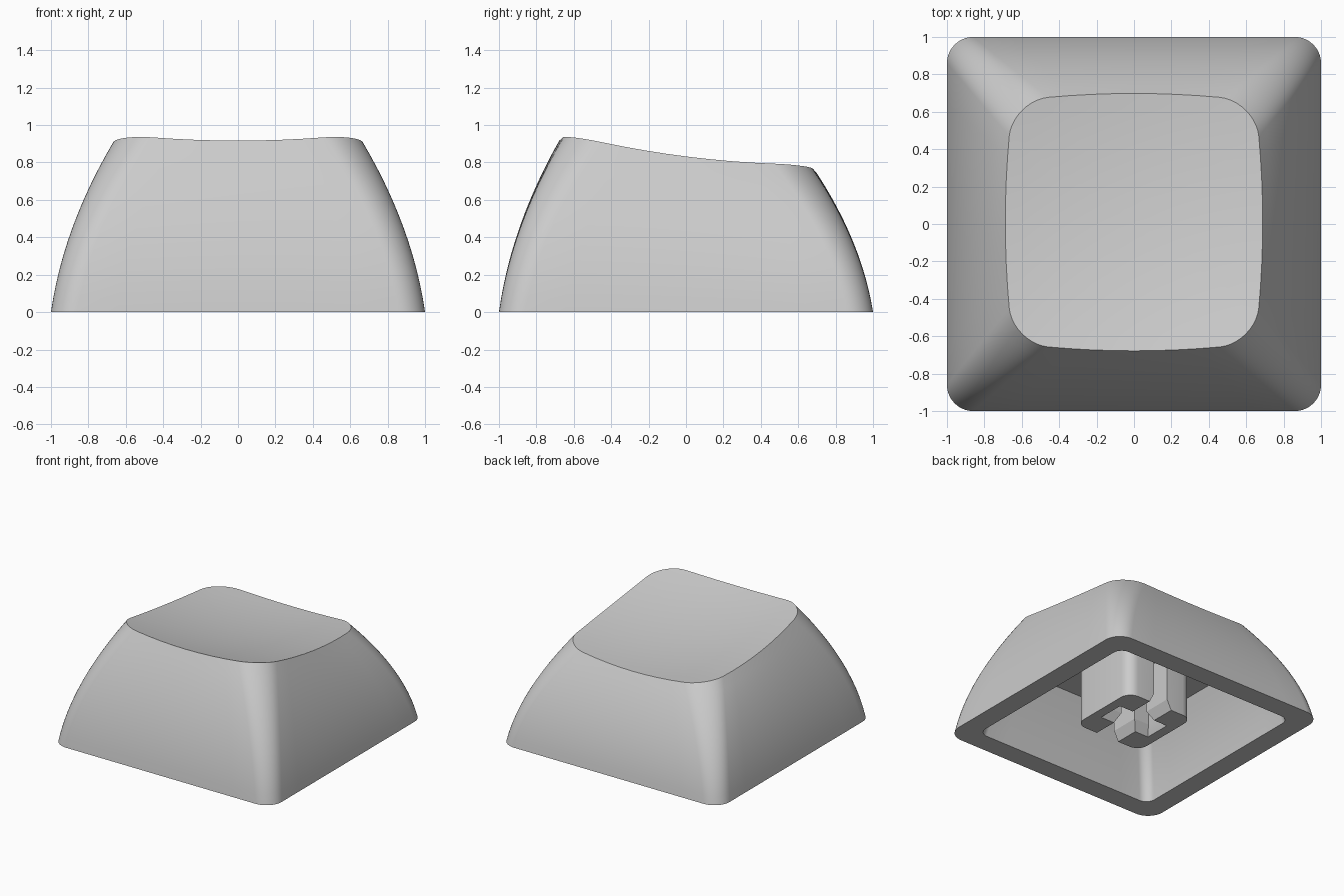
import bpy, bmesh, math

if "Cube" in bpy.data.objects:
    bpy.data.objects.remove(bpy.data.objects["Cube"])

plastic = bpy.data.materials.new("light grey plastic")
plastic.diffuse_color = (0.6, 0.6, 0.6, 1)
plastic.use_nodes = True
plastic.node_tree.nodes["Principled BSDF"].inputs["Base Color"].default_value = plastic.diffuse_color


def outline(half, radius, bulge=0.0, side=8, arc=10):
    """Rounded square, counter-clockwise; bulge pulls the side ends inwards."""
    pts, c = [], half - radius
    for q in range(4):
        quad = [(half, -c + 2 * c * i / side) for i in range(side)]
        quad += [(c + radius * math.cos(a), c + radius * math.sin(a))
                 for a in (math.pi / 2 * i / arc for i in range(arc))]
        for x, y in quad:
            x, y = (x * (1 - bulge * (y / half) ** 2), y * (1 - bulge * (x / half) ** 2))
            for _ in range(q):
                x, y = -y, x
            pts.append((x, y))
    return pts


def dish(x, y):
    """Height of the scooped, tilted top."""
    return 0.78 + 0.11 * (x * x + y * y) - 0.127 * y


def loft(name, rings, start=None, end=None):
    """Skin closed rings; the ends are a fan to a point or a flat face."""
    bm = bmesh.new()
    loops = [[bm.verts.new(p) for p in ring] for ring in rings]
    n = len(loops[0])
    for a, b in zip(loops, loops[1:]):
        for i in range(n):
            j = (i + 1) % n
            bm.faces.new((a[i], a[j], b[j], b[i]))
    for loop, tip in ((loops[0], start), (loops[-1], end)):
        if tip:
            v = bm.verts.new(tip)
            for i in range(n):
                bm.faces.new((loop[i], loop[(i + 1) % n], v))
        else:
            bm.faces.new(loop)
    bmesh.ops.recalc_face_normals(bm, faces=bm.faces)
    mesh = bpy.data.meshes.new(name)
    bm.to_mesh(mesh)
    bm.free()
    ob = bpy.data.objects.new(name, mesh)
    bpy.context.collection.objects.link(ob)
    mesh.materials.append(plastic)
    return ob


def smooth(ob, angle):
    bpy.ops.object.select_all(action='DESELECT')
    ob.select_set(True)
    bpy.context.view_layer.objects.active = ob
    bpy.ops.object.shade_smooth_by_angle(angle=math.radians(angle))


# Keycap shell: scooped top, curved outer walls, flat foot, hollow inside
base = outline(1.0, 0.14)
rim = [(x, y + 0.01) for x, y in outline(0.688, 0.2, 0.06)]
rings = []
for k in range(1, 9):
    f = k / 8
    rings.append([(x * f, y * f, dish(x * f, y * f)) for x, y in rim])
for k in range(11, -1, -1):
    t = k / 12
    s = 0.39 * t + 0.61 * t * t
    rings.append([(bx + (rx - bx) * s, by + (ry - by) * s, dish(rx, ry) * t)
                  for (bx, by), (rx, ry) in zip(base, rim)])
CEILING = 0.56
for k in range(7):
    t = k / 6
    half = 0.83 - 0.17 * (0.5 * t + 0.5 * t * t)
    rings.append([(x, y, CEILING * t) for x, y in outline(half, 0.08)])
shell = loft("keycap_shell", rings, start=(0, 0, dish(0, 0)), end=(0, 0, CEILING))
smooth(shell, 30)

# Stem: rounded square post hanging from the ceiling
FOOT = 0.04
post = outline(0.31, 0.09, side=2, arc=6)
stem = loft("switch_stem", [[(x, y, z) for x, y in post] for z in (FOOT, CEILING + 0.02)])


def slot(name, hx, hy, fx, fy):
    """Slot cutter with a flared mouth at the bottom."""
    levels = ((FOOT - 0.04, fx * 1.5, fy * 1.5), (FOOT + 0.08, 0, 0), (0.5, 0, 0))
    ob = loft(name, [[(sx * (hx + gx), sy * (hy + gy), z)
                      for sx, sy in ((-1, -1), (1, -1), (1, 1), (-1, 1))]
                     for z, gx, gy in levels])
    ob.hide_render = True
    return ob


# Cross socket: one slot open at front and back, one closed at the sides
cutters = [slot("open_slot_cutter", 0.065, 0.4, 0.04, 0),
           slot("closed_slot_cutter", 0.2, 0.07, 0.03, 0.04)]
for cutter in cutters:
    mod = stem.modifiers.new("slot", 'BOOLEAN')
    mod.operation = 'DIFFERENCE'
    mod.solver = 'EXACT'
    mod.object = cutter
bpy.context.view_layer.update()
cut = bpy.data.meshes.new_from_object(stem.evaluated_get(bpy.context.evaluated_depsgraph_get()))
stem.modifiers.clear()
stem.data = cut
for cutter in cutters:
    bpy.data.objects.remove(cutter)
smooth(stem, 25)
